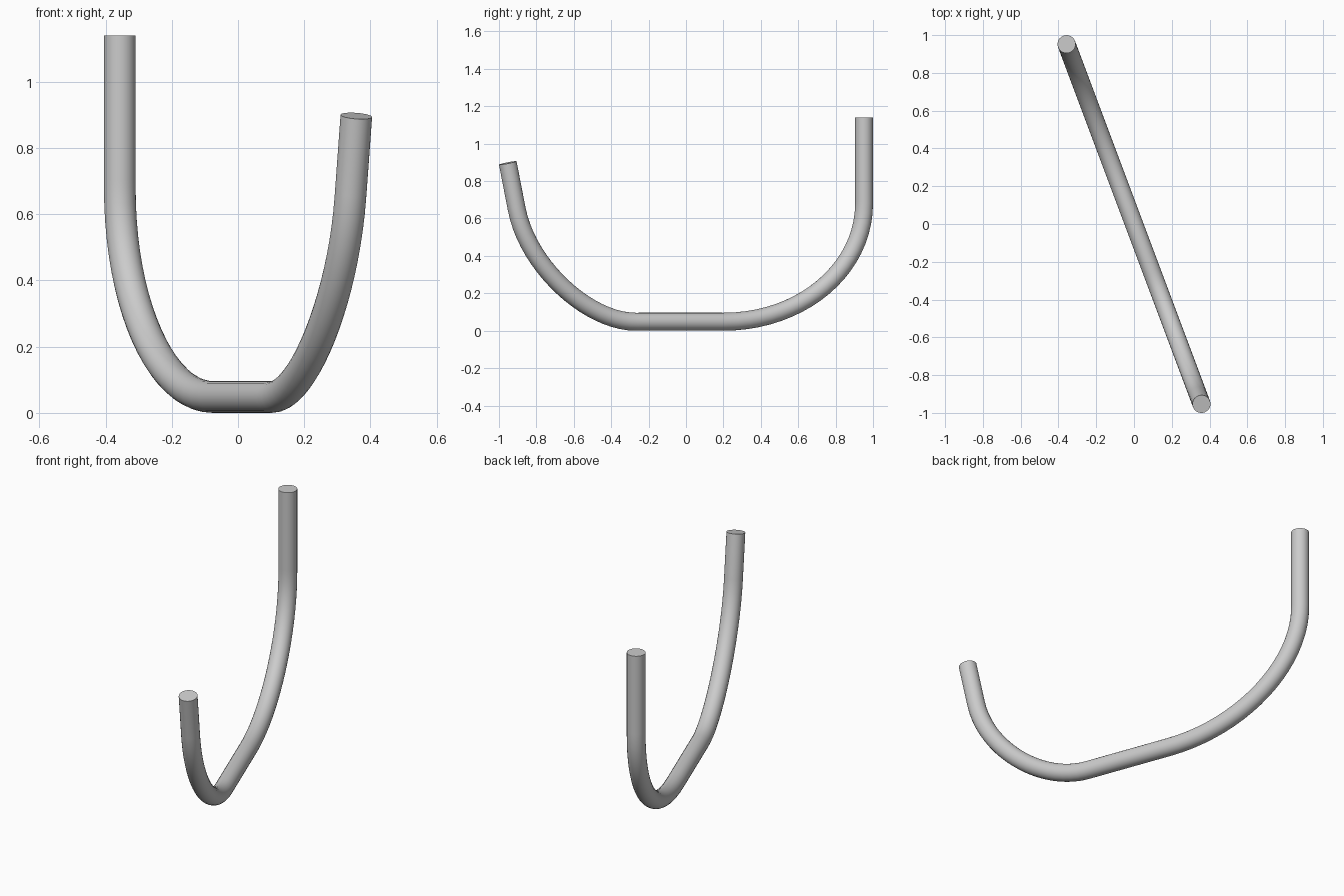
import bpy
from mathutils import Vector

if "Cube" in bpy.data.objects:
    bpy.data.objects.remove(bpy.data.objects["Cube"])

R = 0.048
SLANT = -0.357 / 0.952      # the bar lies in one vertical plane: x = SLANT * y


def at(y, z):
    return Vector((SLANT * y, y, z))


# centreline: point, left handle, right handle, all as (y, z)
path = [
    ((-0.953, 0.897), (-0.958, 0.92), (-0.937, 0.815)),
    ((-0.905, 0.65), (-0.921, 0.732), (-0.845, 0.34)),
    ((-0.27, R), (-0.52, R), (-0.12, R)),
    ((0.20, R), (0.05, R), (0.62, R)),
    ((0.952, 0.68), (0.952, 0.33), (0.952, 0.83)),
    ((0.952, 1.14), (0.952, 0.99), (0.952, 1.2)),
]

# bent round bar
curve = bpy.data.curves.new("bent_bar", "CURVE")
curve.dimensions = "3D"
curve.bevel_depth = R
curve.bevel_resolution = 10
curve.resolution_u = 20
curve.use_fill_caps = True
spline = curve.splines.new("BEZIER")
spline.bezier_points.add(len(path) - 1)
for point, (co, left, right) in zip(spline.bezier_points, path):
    point.handle_left_type = point.handle_right_type = "FREE"
    point.co, point.handle_left, point.handle_right = at(*co), at(*left), at(*right)
bar = bpy.data.objects.new("bent_bar", curve)
bpy.context.collection.objects.link(bar)

# turn into a mesh with crisp end caps
bpy.context.view_layer.objects.active = bar
bar.select_set(True)
bpy.ops.object.convert(target="MESH")
bpy.ops.object.shade_smooth_by_angle()
